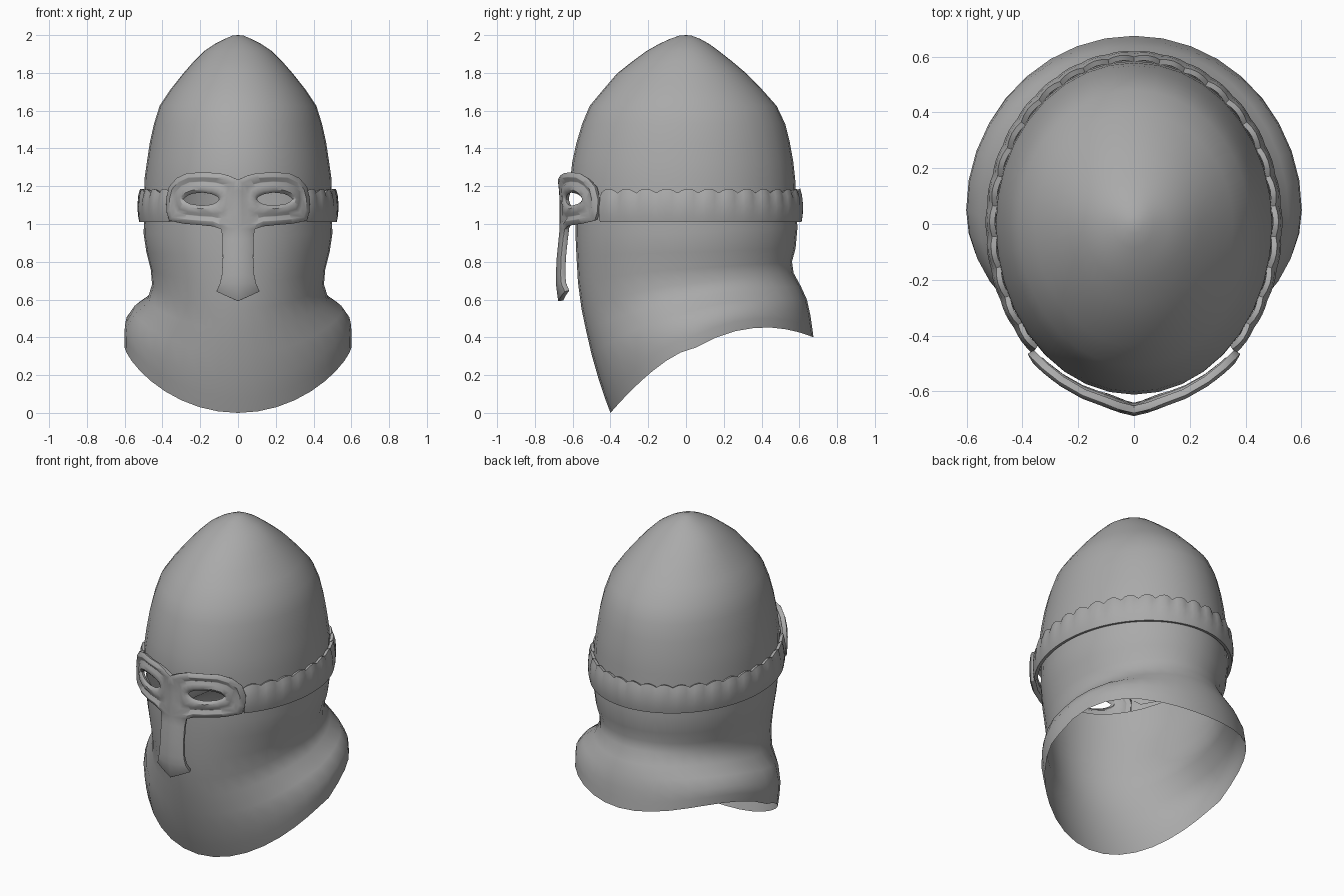
import bpy, bmesh, math

if "Cube" in bpy.data.objects:
    bpy.data.objects.remove(bpy.data.objects["Cube"])

steel = bpy.data.materials.new("grey steel")
steel.diffuse_color = (0.4, 0.4, 0.4, 1)
steel.use_nodes = True
steel.node_tree.nodes["Principled BSDF"].inputs["Base Color"].default_value = steel.diffuse_color


def finish(name, bm, thickness=0, bevel=0):
    """Turn a bmesh into a smooth shaded object, optionally thickened."""
    bmesh.ops.remove_doubles(bm, verts=bm.verts, dist=0.0005)
    bmesh.ops.recalc_face_normals(bm, faces=bm.faces)
    me = bpy.data.meshes.new(name)
    bm.to_mesh(me)
    bm.free()
    me.materials.append(steel)
    ob = bpy.data.objects.new(name, me)
    bpy.context.collection.objects.link(ob)
    bpy.ops.object.select_all(action='DESELECT')
    ob.select_set(True)
    bpy.context.view_layer.objects.active = ob
    if thickness:
        mod = ob.modifiers.new("thickness", 'SOLIDIFY')
        mod.thickness, mod.offset = thickness, 0
        bpy.ops.object.modifier_apply(modifier=mod.name)
    if bevel:
        mod = ob.modifiers.new("soft edge", 'BEVEL')
        mod.width, mod.segments = bevel, 2
        mod.angle_limit = math.radians(50)
        bpy.ops.object.modifier_apply(modifier=mod.name)
    bpy.ops.object.shade_smooth_by_angle(angle=math.radians(45))
    return ob


def loft(bm, rows, closed=False):
    """Bridge rows of points with quads."""
    vs = [[bm.verts.new(p) for p in row] for row in rows]
    n = len(vs[0])
    for a, b in zip(vs, vs[1:]):
        for i in range(n if closed else n - 1):
            j = (i + 1) % n
            bm.faces.new((a[i], a[j], b[j], b[i]))
    return vs


def plan(phi, side, front, back, mid=0.0):
    """Egg shaped plan: phi = 0 faces the front."""
    c = math.cos(phi)
    y = mid + c * (front - mid) if c > 0 else mid - c * (back - mid)
    return side * math.sin(phi), y


SEG = 36
angles = [2 * math.pi * i / SEG for i in range(SEG)]

# Dome: side half-width, front y, back y, height
dome_rings = [(0.03, -0.035, 0.03, 1.997), (0.07, -0.085, 0.075, 1.98),
              (0.125, -0.145, 0.125, 1.952), (0.18, -0.21, 0.175, 1.915),
              (0.235, -0.285, 0.245, 1.86), (0.29, -0.365, 0.32, 1.797),
              (0.355, -0.435, 0.40, 1.715), (0.415, -0.51, 0.48, 1.625),
              (0.445, -0.55, 0.525, 1.53), (0.467, -0.58, 0.55, 1.43),
              (0.482, -0.602, 0.568, 1.33), (0.495, -0.612, 0.578, 1.24),
              (0.498, -0.612, 0.585, 1.10)]
rows = []
for k, (s, f, b, z) in enumerate(dome_rings):
    row = []
    for p in angles:
        lift = 0
        if k == len(dome_rings) - 1:  # rim rises over the eyes
            lift = 0.11 * min(1, max(0, (math.cos(p) - 0.68) / 0.15))
        row.append((*plan(p, s, f, b), z + lift))
    rows.append(row)
bm = bmesh.new()
vs = loft(bm, rows, True)
tip = bm.verts.new((0, 0, 2.0))
for i in range(SEG):
    bm.faces.new((tip, vs[0][(i + 1) % SEG], vs[0][i]))
finish("helmet_dome", bm)

# Neck guard: (front y, z), (side x, y, z), (back y, z), back bulge
guard_rings = [(-0.585, 1.02, 0.493, 0.0, 1.11, 0.582, 1.11, 0),
               (-0.585, 0.94, 0.500, 0.0, 0.95, 0.590, 0.98, 0),
               (-0.580, 0.83, 0.485, 0.0, 0.85, 0.580, 0.87, 0),
               (-0.572, 0.69, 0.462, 0.0, 0.76, 0.561, 0.80, 0),
               (-0.553, 0.55, 0.455, 0.0, 0.68, 0.570, 0.74, 0.02),
               (-0.530, 0.44, 0.480, 0.02, 0.60, 0.608, 0.67, 0.06),
               (-0.500, 0.31, 0.555, 0.03, 0.54, 0.640, 0.60, 0.12),
               (-0.460, 0.17, 0.598, 0.05, 0.47, 0.658, 0.52, 0.2),
               (-0.430, 0.08, 0.602, 0.05, 0.41, 0.667, 0.46, 0.25),
               (-0.400, 0.00, 0.600, 0.05, 0.345, 0.675, 0.40, 0.31)]
rows = []
for fy, fz, sx, sy, sz, by, bz, bulge in guard_rings:
    row = []
    for p in angles:
        c = math.cos(p)
        if c > 0:
            z = sz + (fz - sz) * c ** 1.5
        else:
            z = sz - (bz - sz) * c - bulge * c * (1 + c)
        row.append((*plan(p, sx, fy, by, sy), z))
    rows.append(row)
bm = bmesh.new()
loft(bm, rows, True)
finish("neck_guard", bm)

# Scalloped brow band, running round the back between the mask ends
SCALLOPS, COLS = 26, 4
start = math.radians(44)
rows = []
for u, out in [(0, 0.0), (0.2, 0.006), (0.5, 0.008), (0.8, 0.002), (1, -0.008)]:
    row = []
    for i in range(SCALLOPS * COLS + 1):
        p = start + (2 * math.pi - 2 * start) * i / (SCALLOPS * COLS)
        wave = abs(math.sin(math.pi * i / COLS))
        r = out + 0.008 * u * (wave - 0.5)
        x, y = plan(p, 0.513 + r, -0.625 - r, 0.602 + r)
        row.append((x, y, 1.012 + u * (0.15 + 0.022 * wave)))
    rows.append(row)
bm = bmesh.new()
loft(bm, rows)
finish("brow_band", bm, 0.02)


# Eye mask with nose guard
def mask_y(x, z):
    y = -0.635 * math.sqrt(1 - (x / 0.535) ** 2)
    y -= 0.02 * max(0, 1 - abs(x) / 0.1)
    return y - 0.12 * max(0, z - 1.15) * max(0, 1 - abs(x) / 0.3)


outline = [(0, 1.235), (0.05, 1.255), (0.1, 1.265), (0.18, 1.267), (0.26, 1.265),
           (0.315, 1.24), (0.355, 1.195), (0.37, 1.13), (0.367, 1.065),
           (0.355, 1.02), (0.28, 1.007), (0.19, 1.0), (0.125, 0.993),
           (0.085, 0.975), (0.045, 0.975), (0, 0.975), (0, 1.05), (0, 1.12),
           (0, 1.18)]
EX, EZ = 0.19, 1.132
relief = [(0, 0), (0.13, -0.012), (0.32, -0.008), (0.55, 0.004),
          (0.8, -0.012), (1, 0)]
# Nose guard rows: height at edge, half-width, drop at the middle
nose = [(0.975, 0.085, 0), (0.92, 0.078, 0), (0.82, 0.077, 0),
        (0.73, 0.082, 0), (0.685, 0.092, 0), (0.645, 0.11, 0.052)]
bm = bmesh.new()
for side in (1, -1):
    rows = []
    for t, d in relief:
        row = []
        for ox, oz in outline:
            a = math.atan2(oz - EZ, ox - EX)
            ex = EX + 0.1 * math.cos(a)
            ez = EZ + 0.043 * math.sin(a) * abs(math.sin(a)) ** 0.2
            x, z = ex + (ox - ex) * t, ez + (oz - ez) * t
            fade = min(1, x / 0.08)
            row.append((side * x, mask_y(x, z) + d * fade, z))
        rows.append(row)
    loft(bm, rows, True)
    rows = []
    for z, w, drop in nose:
        row = []
        for f in (0, 0.53, 1):
            x = w * f
            if z == 0.975:
                x = (0, 0.045, 0.085)[round(f * 2)]
            sweep = -0.02 * min(1, max(0, (0.975 - z) / 0.2))
            row.append((side * x, mask_y(x, z) + sweep + 0.012 * (z < 0.66),
                        z - drop * (1 - f)))
        rows.append(row)
    loft(bm, rows)
finish("eye_mask", bm, 0.028, 0.005)
